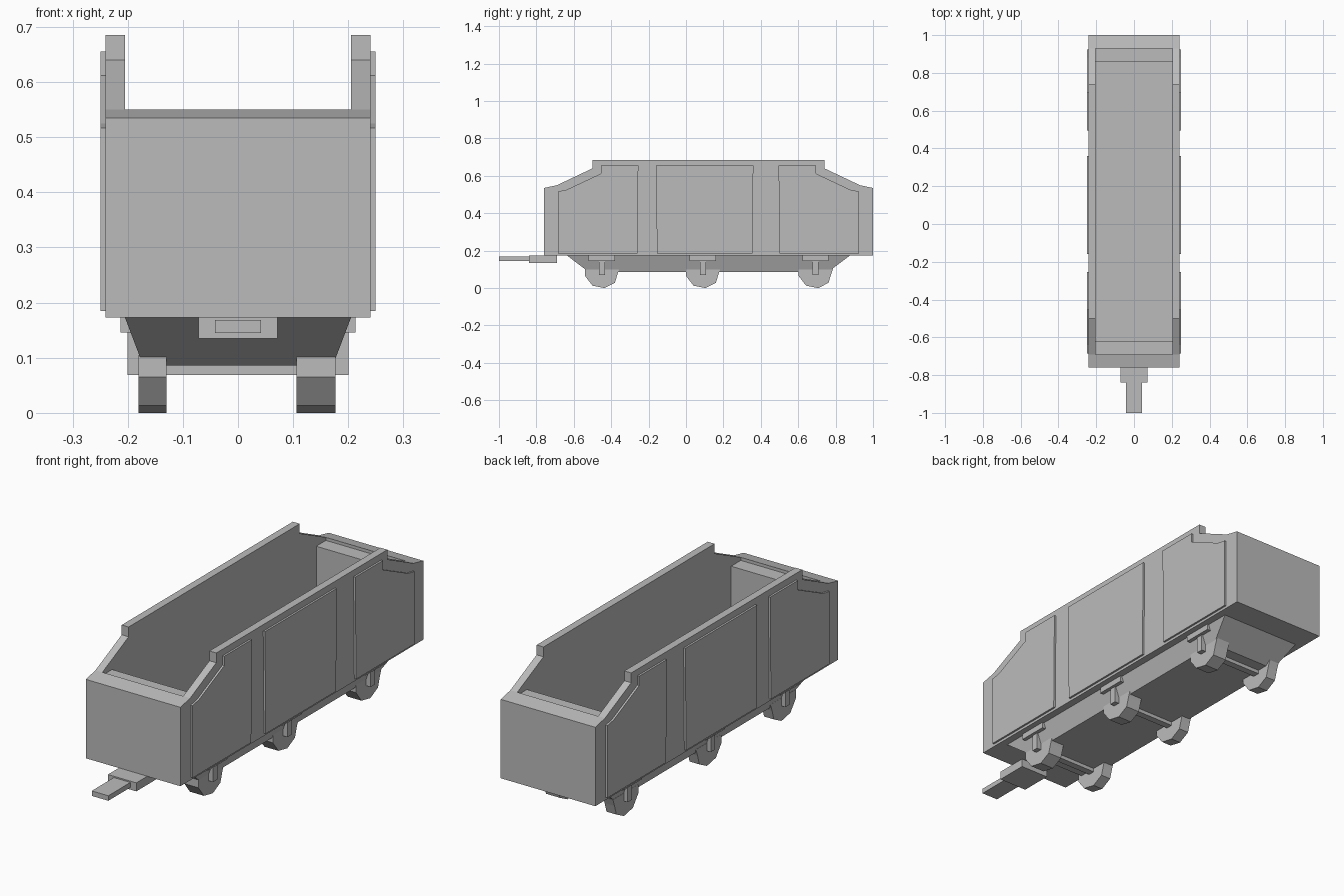
import bpy, bmesh

cube = bpy.data.objects.get("Cube")
if cube:
    bpy.data.objects.remove(cube, do_unlink=True)

grey = bpy.data.materials.new("plain grey")
grey.use_nodes = True
grey.diffuse_color = (0.5, 0.5, 0.5, 1)
grey.node_tree.nodes["Principled BSDF"].inputs["Base Color"].default_value = (0.5, 0.5, 0.5, 1)

MID = 0.12           # centre of the wagon body along y
WALL_BOTTOM = 0.173


def finish(name, bm):
    bmesh.ops.recalc_face_normals(bm, faces=bm.faces)
    mesh = bpy.data.meshes.new(name)
    bm.to_mesh(mesh)
    bm.free()
    mesh.materials.append(grey)
    obj = bpy.data.objects.new(name, mesh)
    bpy.context.collection.objects.link(obj)
    return obj


def prism(name, profile, x0, x1):
    """Extrude a (y, z) outline from x0 to x1."""
    bm = bmesh.new()
    face = bm.faces.new([bm.verts.new((x0, y, z)) for y, z in profile])
    moved = bmesh.ops.extrude_face_region(bm, geom=[face])["geom"]
    bmesh.ops.translate(bm, vec=(x1 - x0, 0, 0),
                        verts=[v for v in moved if isinstance(v, bmesh.types.BMVert)])
    return finish(name, bm)


def box(name, x0, x1, y0, y1, z0, z1):
    return prism(name, [(y0, z0), (y1, z0), (y1, z1), (y0, z1)], x0, x1)


def flip(profile):
    """Mirror an outline about the middle of the wagon."""
    return [(2 * MID - y, z) for y, z in reversed(profile)]


# Open body: stepped outline with a deep hold and a shallow ledge at each end
front_half = [(-0.5, 0.685), (-0.5, 0.64), (-0.69, 0.55), (-0.76, 0.535), (-0.76, WALL_BOTTOM)]
body = prism("wagon_body", front_half + flip(front_half), -0.24, 0.24)
hold = box("hold_cutter", -0.205, 0.205, -0.62, 0.86, 0.2, 0.8)
ledge = box("ledge_cutter", -0.205, 0.205, -0.69, 0.93, 0.536, 0.8)
for cutter in (hold, ledge):
    cutter.hide_render = True
    mod = body.modifiers.new("cut", "BOOLEAN")
    mod.operation = "DIFFERENCE"
    mod.solver = "EXACT"
    mod.object = cutter
bpy.context.view_layer.objects.active = body
for mod in list(body.modifiers):
    bpy.ops.object.modifier_apply(modifier=mod.name)
for cutter in (hold, ledge):
    bpy.data.objects.remove(cutter, do_unlink=True)

# Raised side panels
end_panel = [(-0.26, 0.185), (-0.255, 0.655), (-0.455, 0.655), (-0.455, 0.612),
             (-0.64, 0.525), (-0.685, 0.517), (-0.685, 0.185)]
mid_panel = [(-0.155, 0.185), (0.355, 0.185), (0.36, 0.655), (-0.16, 0.655)]
for label, s in (("left", 1), ("right", -1)):
    for part, outline in (("front", end_panel), ("middle", mid_panel), ("rear", flip(end_panel))):
        prism(f"{label}_{part}_panel", outline, s * 0.238, s * 0.249)

# Tapered underframe
bm = bmesh.new()
rings = []
for half_x, half_y, z in ((0.205, 0.755, WALL_BOTTOM), (0.172, 0.64, 0.086)):
    rings.append([bm.verts.new((sx * half_x, MID + sy * half_y, z))
                  for sx, sy in ((-1, -1), (1, -1), (1, 1), (-1, 1))])
for ring in rings:
    bm.faces.new(ring)
for i in range(4):
    j = (i + 1) % 4
    bm.faces.new((rings[0][i], rings[0][j], rings[1][j], rings[1][i]))
finish("underframe", bm)

# Low-poly wheels, axles and hangers
wheel = [(-0.09, 0.105), (-0.09, 0.065), (-0.05, 0.013), (0.015, 0),
         (0.07, 0.028), (0.083, 0.072), (0.095, 0.105)]
for part, y in (("front", -0.45), ("middle", 0.09), ("rear", 0.692)):
    outline = [(y + dy, z) for dy, z in wheel]
    prism(f"right_{part}_wheel", outline, -0.18, -0.13)
    prism(f"left_{part}_wheel", outline, 0.106, 0.177)
    box(f"{part}_axle", -0.19, 0.19, y - 0.016, y + 0.016, 0.069, 0.1)
    for label, s in (("left", 1), ("right", -1)):
        box(f"{label}_{part}_hanger", s * 0.17, s * 0.2, y - 0.016, y + 0.016, 0.069, 0.15)
        box(f"{label}_{part}_spring", s * 0.17, s * 0.213, y - 0.07, y + 0.07, 0.146, 0.174)

# Coupling at the front
box("coupling_base", -0.072, 0.072, -0.84, -0.69, 0.135, 0.174)
box("coupling_bar", -0.042, 0.042, -1.0, -0.83, 0.145, 0.168)
